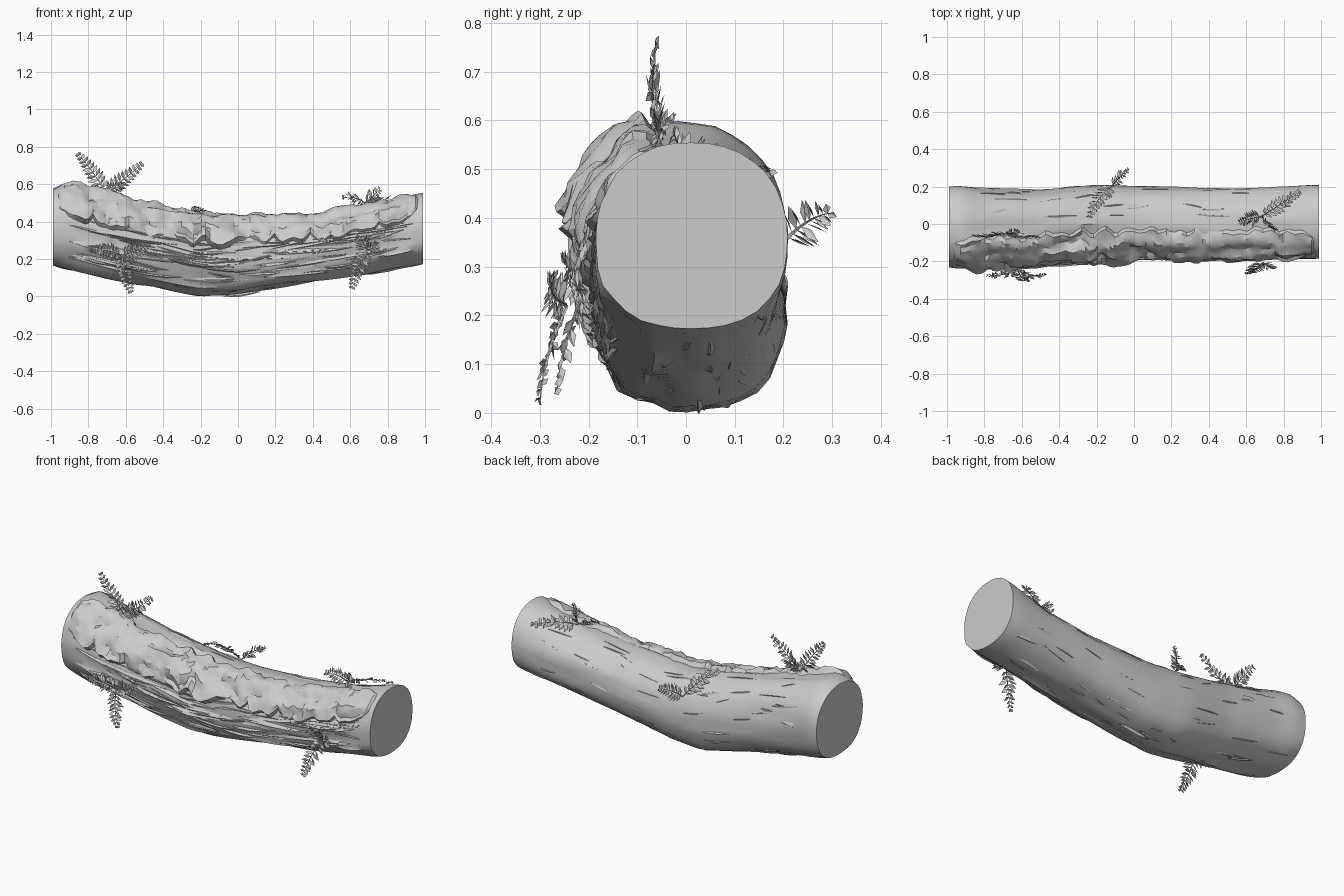
import bpy, bmesh, math, random
from mathutils import Vector, noise

random.seed(4)
if "Cube" in bpy.data.objects:
    bpy.data.objects.remove(bpy.data.objects["Cube"], do_unlink=True)

grey = bpy.data.materials.new("plain_grey")
grey.use_nodes = True
tone = (0.6, 0.6, 0.6, 1)
grey.diffuse_color = tone
grey.node_tree.nodes["Principled BSDF"].inputs["Base Color"].default_value = tone

# Log outline: x, bottom, top, front, back
OUTLINE = [(-0.99, .16, .58, -.235, .205), (-0.93, .145, .605, -.24, .205),
           (-0.8, .12, .57, -.235, .19),
           (-0.5, .06, .50, -.225, .185), (-0.2, .003, .44, -.205, .21),
           (0.0, .012, .42, -.19, .205), (0.4, .08, .44, -.19, .19),
           (0.7, .12, .485, -.185, .195), (0.99, .168, .56, -.19, .213)]


def finish(name, bm, angle=35):
    mesh = bpy.data.meshes.new(name)
    bm.to_mesh(mesh)
    bm.free()
    obj = bpy.data.objects.new(name, mesh)
    bpy.context.collection.objects.link(obj)
    mesh.materials.append(grey)
    if angle:
        bpy.ops.object.select_all(action='DESELECT')
        obj.select_set(True)
        bpy.context.view_layer.objects.active = obj
        bpy.ops.object.shade_smooth_by_angle(angle=math.radians(angle))


def section(x):
    """Interpolated outline at x."""
    for a, b in zip(OUTLINE, OUTLINE[1:]):
        if x <= b[0] or b is OUTLINE[-1]:
            t = min(max((x - a[0]) / (b[0] - a[0]), 0), 1)
            return [p + (q - p) * t for p, q in zip(a[1:], b[1:])]


def surface(x, ang, lift=0.0):
    """Point on the log; ang 0 = back, 90 = top, 180 = front."""
    low, high, front, back = section(x)
    c, s = math.cos(math.radians(ang)), math.sin(math.radians(ang))
    grain = noise.noise(Vector((x * 2.2, c * 5, s * 5)))
    rough = 0.024 if c < 0.1 else 0.011
    fade = min(1, (1 - abs(x)) * 6 + 0.2)
    square = (0.06 if s < 0 else 0.025) * (2 * s * c) ** 2
    r = 1.0 + square + (lift + (grain * rough - 0.002) * fade) / 0.21
    return Vector((x, (front + back) / 2 + (back - front) / 2 * c * r,
                   (low + high) / 2 + (high - low) / 2 * s * r))


def skin(bm, rows, closed=False):
    for a, b in zip(rows, rows[1:]):
        n = len(a)
        for i in range(n if closed else n - 1):
            j = (i + 1) % n
            bm.faces.new((a[i], a[j], b[j], b[i]))


# Log trunk with flat sawn ends
bm = bmesh.new()
SIDES, STEPS = 36, 44
rows = []
for k in range(STEPS + 1):
    x = -0.99 + 1.98 * k / STEPS
    lift = -0.004 if k in (0, STEPS) else 0
    rows.append([bm.verts.new(surface(x, 360 * i / SIDES, lift)) for i in range(SIDES)])
skin(bm, rows, True)
bm.faces.new(rows[0])
bm.faces.new(rows[-1])
bmesh.ops.recalc_face_normals(bm, faces=bm.faces)
finish("log_trunk", bm)

# Raised bark splinters: long slivers following the grain, each with one lifted edge
bm = bmesh.new()
for n in range(170):
    front = n < 105
    ang = random.uniform(160, 225) if front else random.uniform(-125, 80)
    length = random.uniform(0.15, 0.45) if front else random.uniform(0.08, 0.22)
    x = random.uniform(-0.96, 0.96 - length)
    width = random.uniform(2, 6) * random.choice((-1, 1))
    slant = random.uniform(-9, 9)
    rise = random.uniform(0.003, 0.012) if front else random.uniform(0.002, 0.005)
    rims = []
    for k in range(6):
        t = k / 5
        swell = math.sin(math.pi * t) ** 0.7
        a = ang + slant * t
        px = x + length * t
        rims.append([bm.verts.new(surface(px, a - width * swell, -0.003)),
                     bm.verts.new(surface(px, a, -0.003 + (rise + 0.003) * swell)),
                     bm.verts.new(surface(px, a + width * 0.2, -0.004))])
    skin(bm, rims)
bmesh.ops.recalc_face_normals(bm, faces=bm.faces)
finish("bark_splinters", bm, 25)

# Moss blanket of lumpy cushions along the upper front
bm = bmesh.new()
rows = []
COLS, ACROSS = 90, 12
for k in range(COLS + 1):
    x = -0.97 + 1.94 * k / COLS
    end = min(1, k / 6, (COLS - k) / 6) ** 0.6
    wave = noise.noise(Vector((x * 5, 0, 7)))
    upper = 98 + 12 * noise.noise(Vector((x * 16, 3, 0))) + 18 * (1 - end)
    scallop = math.sqrt(abs(math.sin(math.pi * x / 0.19 + 3 * wave)))
    lower = 159 + 12 * scallop + 16 * wave + 7 * noise.noise(Vector((x * 19, 1, 2))) - 20 * (1 - end)
    row = []
    for i in range(ACROSS + 1):
        t = i / ACROSS
        near = noise.voronoi(Vector((x * 6.5, t * 2.3, 0.4)))[0][0]
        cushion = math.sqrt(max(0, 1 - (near / 0.72) ** 2))
        fine = noise.noise(Vector((x * 24, t * 6, 5)))
        lift = (0.002 + 0.034 * cushion + 0.014 * fine) * end
        if i in (0, ACROSS) or end == 0:
            lift = -0.012
        row.append(bm.verts.new(surface(x, upper + (lower - upper) * t, lift)))
    rows.append(row)
skin(bm, rows)
bmesh.ops.recalc_face_normals(bm, faces=bm.faces)
finish("moss_blanket", bm, 28)


def frond(bm, base, tip, normal, bow=0.012, leaf=0.064, pairs=10):
    """Arched stem with paired, tapering leaflets."""
    base, tip, normal = Vector(base), Vector(tip), Vector(normal).normalized()
    axis = (tip - base).normalized()
    side = axis.cross(normal).normalized()
    normal = side.cross(axis)

    def spine(t):
        return base.lerp(tip, t) + (normal * bow + side * 0.008) * 4 * t * (1 - t)

    # stem
    for k in range(6):
        a, b = spine(k / 6), spine((k + 1) / 6)
        w = 0.004 * (1 - k / 7)
        for d in (side * w, normal * w):
            bm.faces.new([bm.verts.new(p) for p in (a - d, a + d, b + d, b - d)])
    # leaflets
    gap = (tip - base).length / pairs
    for k in range(1, pairs + 1):
        t = k / pairs
        size = leaf * min(1, 0.6 + t * 1.5) * (1.15 - t) ** 0.6
        root = spine(t * 0.95)
        for s in (-1, 1):
            out = (side * s + axis * 0.5 + normal * random.uniform(-0.5, 0.4)).normalized()
            wide = (axis - out * axis.dot(out)).normalized() * gap * 0.42
            wide += normal * random.uniform(-0.008, 0.008)
            pts = [root, root + out * size * 0.45 + wide, root + out * size,
                   root + out * size * 0.5 - wide, root + out * size * 0.45 + normal * 0.004]
            v = [bm.verts.new(p) for p in pts]
            bm.faces.new((v[0], v[4], v[2], v[1]))
            bm.faces.new((v[0], v[3], v[2], v[4]))


# Ferns: base, then tip, facing and bow of each frond
FERNS = {
    "fern_top_right": ((-.71, -.05, .56), [((-.86, -.06, .765), (0, -1, 0), .01),
                       ((-.51, -.065, .715), (0, -1, 0), .01), ((-.62, -.03, .60), (0, -1, .5), .01)]),
    "fern_front_right": ((-.62, -.245, .22), [((-.79, -.27, .25), (0, -1, .2), .015),
                         ((-.47, -.27, .28), (0, -1, .2), .015), ((-.57, -.30, .02), (0, -1, 0), .01)]),
    "fern_front_left": ((.69, -.205, .25), [((.61, -.265, .04), (0, -1, 0), .01),
                        ((.63, -.245, .32), (0, -1, 0), .01), ((.75, -.235, .28), (0, -1, 0), .01)]),
    "fern_top_left": ((.68, .04, .50), [((.89, .175, .49), (0, .5, 1), .015),
                      ((.56, .01, .53), (0, -.6, 1), .01), ((.76, -.025, .575), (0, -1, .5), .01)]),
    "fern_back": ((-.12, .20, .35), [((-.025, .295, .41), (-.6, .5, .5), .01),
                  ((-.24, .03, .475), (0, .6, 1), .03)]),
}
for name, (base, fronds) in FERNS.items():
    bm = bmesh.new()
    for tip, facing, bow in fronds:
        frond(bm, base, tip, facing, bow)
    finish(name, bm, 0)
